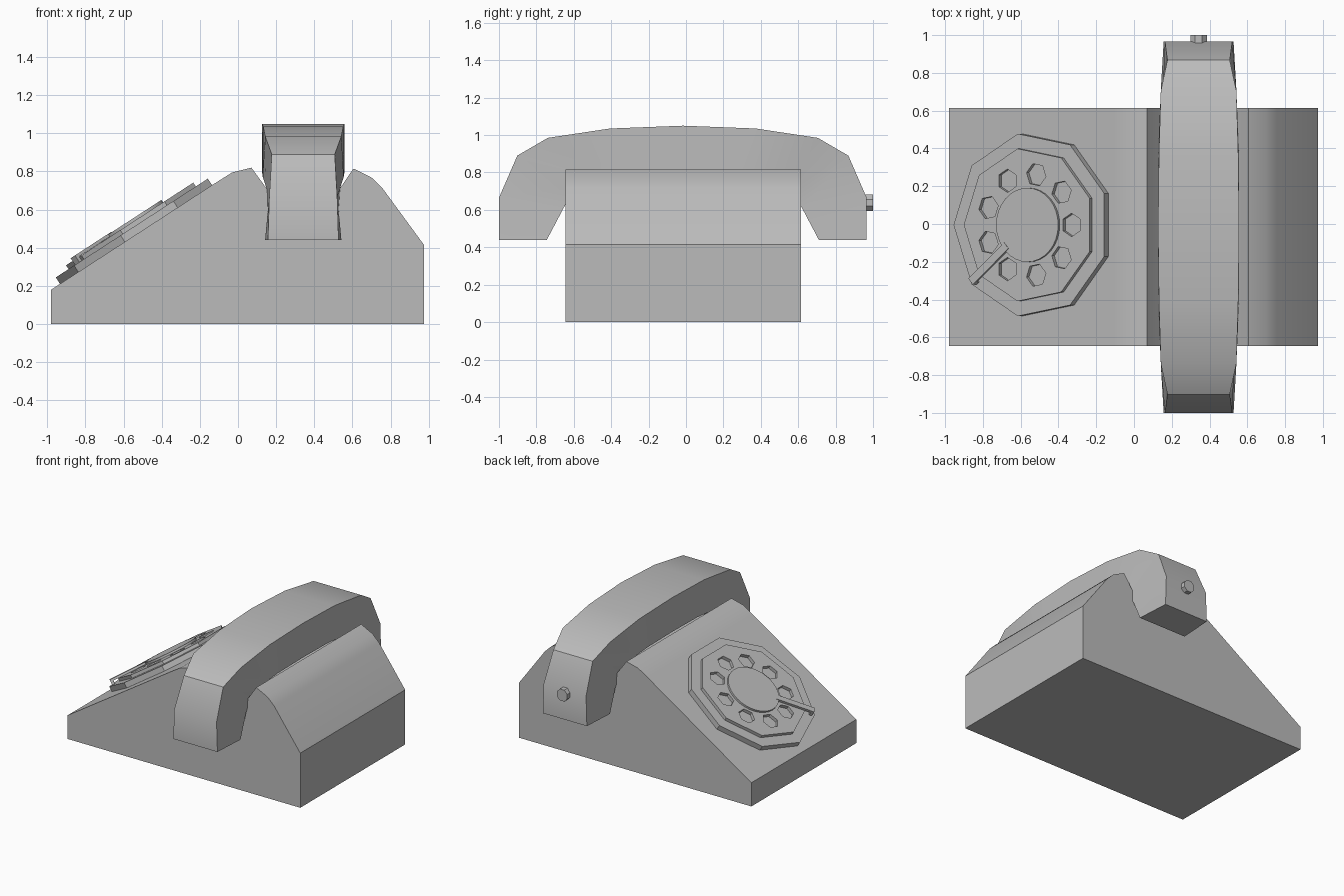
import bpy, bmesh, math
from mathutils import Matrix, Vector

if "Cube" in bpy.data.objects:
    bpy.data.objects.remove(bpy.data.objects["Cube"])

grey = bpy.data.materials.new("plain_grey")
grey.diffuse_color = (0.5, 0.5, 0.5, 1)
grey.use_nodes = True
grey.node_tree.nodes["Principled BSDF"].inputs["Base Color"].default_value = grey.diffuse_color


def finish(name, bm, smooth=True):
    bmesh.ops.recalc_face_normals(bm, faces=bm.faces)
    me = bpy.data.meshes.new(name)
    bm.to_mesh(me)
    bm.free()
    ob = bpy.data.objects.new(name, me)
    bpy.context.collection.objects.link(ob)
    me.materials.append(grey)
    if smooth:
        bpy.ops.object.select_all(action='DESELECT')
        ob.select_set(True)
        bpy.context.view_layer.objects.active = ob
        bpy.ops.object.shade_smooth_by_angle(angle=math.radians(30))
    return ob


def prism(bm, pts, lo, hi, mat):
    """Extrude a 2D outline between two heights, then place it with mat."""
    a = [bm.verts.new(mat @ Vector((x, y, lo))) for x, y in pts]
    b = [bm.verts.new(mat @ Vector((x, y, hi))) for x, y in pts]
    bm.faces.new(a)
    bm.faces.new(b)
    for i in range(len(pts)):
        j = (i + 1) % len(pts)
        bm.faces.new((a[i], a[j], b[j], b[i]))


def ngon(n, r, start=0.0, cx=0.0, cy=0.0):
    return [(cx + r * math.cos(start + math.tau * i / n),
             cy + r * math.sin(start + math.tau * i / n)) for i in range(n)]


def part(name, pts, lo, hi, mat, smooth=False):
    bm = bmesh.new()
    prism(bm, pts, lo, hi, mat)
    return finish(name, bm, smooth)


# Outline plane (x, z) extruded along -y
side_on = Matrix.Rotation(math.radians(90), 4, 'X')

# Wedge body with the cradle notch
profile = [(-0.98, 0), (0.975, 0), (0.975, 0.415), (0.755, 0.715),
           (0.70, 0.768), (0.605, 0.815), (0.52, 0.69), (0.47, 0.64),
           (0.215, 0.64), (0.165, 0.69), (0.07, 0.82), (-0.03, 0.795),
           (-0.11, 0.745), (-0.98, 0.18)]
part("body", profile, -0.615, 0.645, side_on, True)

# Handset: half stations as (distance from middle, height, half width), mirrored
outer = [(0.983, 0.44, 0.185), (0.983, 0.665, 0.178), (0.885, 0.89, 0.165),
         (0.722, 0.985, 0.20), (0.39, 1.035, 0.21), (0, 1.05, 0.215)]
inner = [(0.727, 0.44, 0.20), (0.64, 0.605, 0.185), (0.58, 0.72, 0.195),
         (0.45, 0.77, 0.212), (0.30, 0.785, 0.214), (0, 0.79, 0.215)]


def mirrored(half):
    return [(-d, z, w) for d, z, w in half] + half[-2::-1]


bm = bmesh.new()
rings = []
for o, i in zip(mirrored(outer), mirrored(inner)):
    rings.append([bm.verts.new((0.342 + s * p[2], p[0] - 0.017, p[1]))
                  for p, s in ((o, -1), (o, 1), (i, 1), (i, -1))])
for r, q in zip(rings, rings[1:]):
    for k in range(4):
        m = (k + 1) % 4
        bm.faces.new((r[k], r[m], q[m], q[k]))
bm.faces.new(rings[0])
bm.faces.new(rings[-1])
finish("handset", bm)

# Cord socket on the back end of the handset
part("cord_socket", ngon(8, 0.047, math.pi / 8, 0.342, 0.638), -1.0, -0.95, side_on)

# Dial, stacked on the sloping front
dial = (Matrix.Translation((-0.522, -0.005, 0.477))
        @ Matrix.Rotation(math.radians(-33), 4, 'Y'))
part("dial_base", ngon(9, 0.49, math.pi), -0.005, 0.041, dial)
finger_wheel = part("finger_wheel", ngon(9, 0.41, math.pi), 0.036, 0.065, dial)

# Nine finger holes cut through the wheel
bm = bmesh.new()
for i in range(9):
    a = math.radians(40 * i)
    hexagon = ngon(6, 0.062, a + math.pi / 6, 0.27 * math.cos(a), 0.27 * math.sin(a))
    prism(bm, hexagon, 0.02, 0.09, dial)
cutter = finish("finger_hole_cutter", bm, False)
cutter.hide_render = True
mod = finger_wheel.modifiers.new("holes", 'BOOLEAN')
mod.operation = 'DIFFERENCE'
mod.solver = 'EXACT'
mod.object = cutter
bpy.context.view_layer.objects.active = finger_wheel
bpy.ops.object.modifier_apply(modifier=mod.name)
bpy.data.objects.remove(cutter)

# Centre disc and finger stop
part("dial_centre", ngon(32, 0.196), 0.06, 0.08, dial, True)
arm = dial @ Matrix.Rotation(math.radians(220), 4, 'Z')


def bar(r0, r1):
    return [(r0, -0.021), (r1, -0.021), (r1, 0.021), (r0, 0.021)]


part("finger_stop_arm", bar(0.17, 0.465), 0.066, 0.083, arm)
part("finger_stop_foot", bar(0.445, 0.465), 0.035, 0.07, arm)
